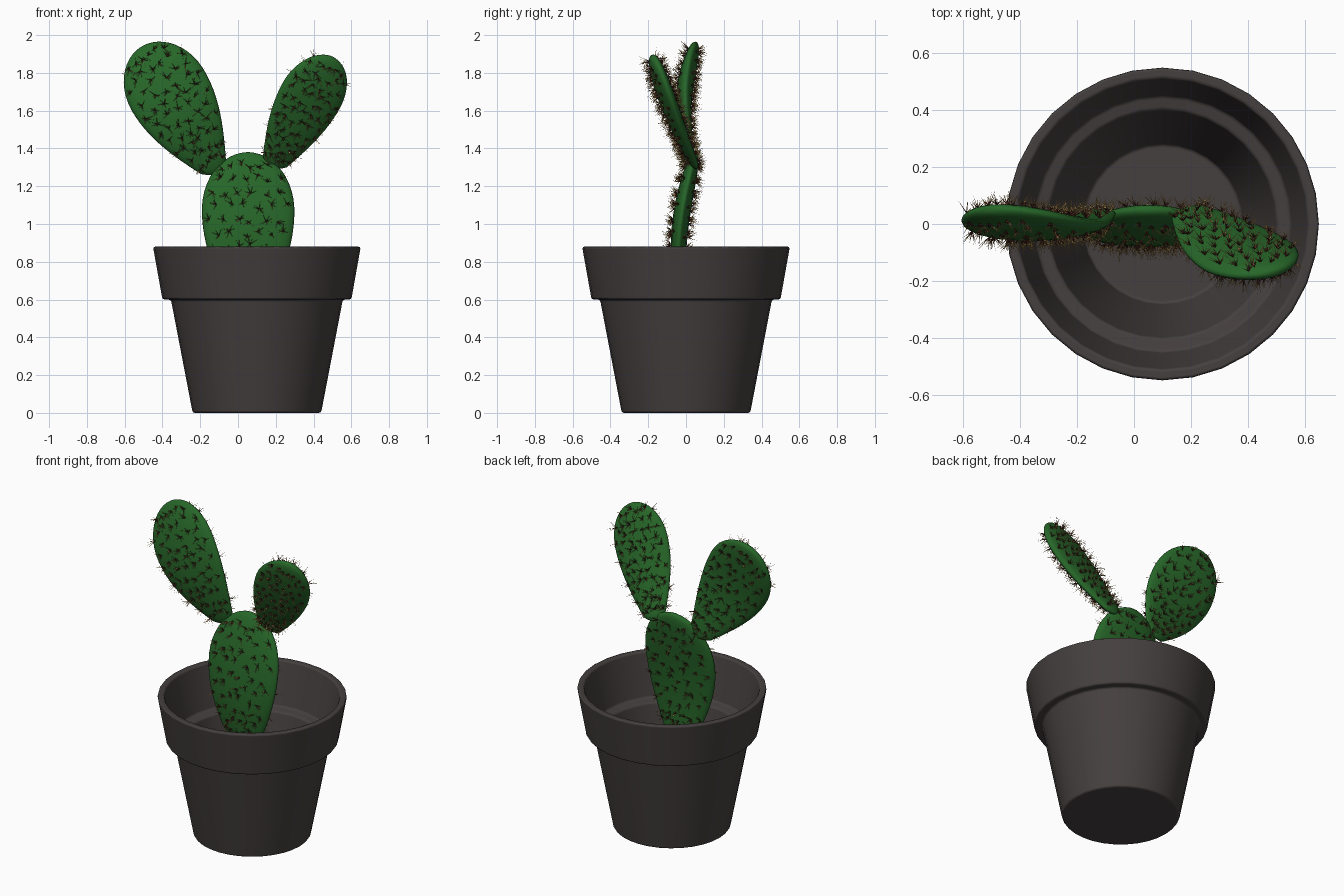
import bpy
import bmesh
import random
from math import sin, cos, pi, sqrt
from mathutils import Vector

random.seed(4)
cube = bpy.data.objects.get("Cube")
if cube:
    bpy.data.objects.remove(cube)


def material(name, rgb, rough=0.7):
    m = bpy.data.materials.new(name)
    m.use_nodes = True
    m.diffuse_color = (*rgb, 1)
    bsdf = m.node_tree.nodes["Principled BSDF"]
    bsdf.inputs["Base Color"].default_value = (*rgb, 1)
    bsdf.inputs["Roughness"].default_value = rough
    return m


CLAY = material("charcoal clay", (0.06, 0.05, 0.05))
GREEN = material("cactus green", (0.02, 0.135, 0.022))
BROWN = material("spine brown", (0.06, 0.015, 0.01))
STRAW = material("spine straw", (0.55, 0.36, 0.12))


def finish(name, bm, mats, smooth=True):
    for f in bm.faces:
        f.smooth = smooth
    mesh = bpy.data.meshes.new(name)
    bm.to_mesh(mesh)
    bm.free()
    for m in mats:
        mesh.materials.append(m)
    obj = bpy.data.objects.new(name, mesh)
    bpy.context.collection.objects.link(obj)
    return obj


def loft(rings):
    """Skin a stack of closed rings and cap both ends."""
    bm = bmesh.new()
    loops = [[bm.verts.new(p) for p in ring] for ring in rings]
    n = len(loops[0])
    for a, b in zip(loops, loops[1:]):
        for i in range(n):
            j = (i + 1) % n
            bm.faces.new((a[i], a[j], b[j], b[i]))
    bm.faces.new(loops[0][::-1])
    bm.faces.new(loops[-1])
    bmesh.ops.recalc_face_normals(bm, faces=bm.faces)
    return bm


# Hollow pot: outer wall, overhanging collar, lip, inner ledge, floor
profile = [(0.34, 0), (0.455, 0.6), (0.5, 0.6), (0.55, 0.88),
           (0.51, 0.88), (0.45, 0.61), (0.4, 0.6), (0.28, 0.06)]
SIDES = 32
pot = finish("pot", loft([
    [Vector((0.1 + r * cos(2 * pi * i / SIDES), r * sin(2 * pi * i / SIDES), z))
     for i in range(SIDES)] for r, z in profile]), [CLAY])
bevel = pot.modifiers.new("soft_edges", "BEVEL")
bevel.width = 0.012
bevel.segments = 2
bevel.limit_method = 'ANGLE'
bevel.angle_limit = 0.6
bevel.harden_normals = True


class Pad:
    """Flat teardrop pad running from base to tip, bowed along y."""
    WIDEST = 0.65

    def __init__(self, base, tip, side, width, thick, bow, neck):
        self.base, self.tip = Vector(base), Vector(tip)
        u = (self.tip - self.base).normalized()
        v = Vector(side)
        self.v = (v - u * v.dot(u)).normalized()
        self.n = u.cross(self.v).normalized()
        self.width, self.thick, self.bow, self.neck = width, thick, bow, neck

    def shape(self, t):
        if t < self.WIDEST:
            f = self.neck + (1 - self.neck) * sin(pi / 2 * t / self.WIDEST)
            return f * sqrt(min(1, 0.1 + t / 0.05))
        k = (t - self.WIDEST) / (1 - self.WIDEST)
        return sqrt(max(0, 1 - k * k))

    def point(self, t, across, out):
        f = self.shape(t)
        centre = self.base.lerp(self.tip, t) + Vector((0, self.bow * sin(pi * t), 0))
        return (centre + self.v * (self.width * f * across)
                + self.n * (self.thick * f ** 0.7 * out))

    def body(self, name):
        rings = []
        for k in range(29):
            t = 0.9995 * (0.5 - 0.5 * cos(pi * k / 28))
            rings.append([self.point(t, cos(2 * pi * i / 24), sin(2 * pi * i / 24))
                          for i in range(24)])
        return finish(name, loft(rings), [GREEN])

    def spines(self, name, rows=11, columns=6):
        bm = bmesh.new()
        for face in (-1, 1):
            for r in range(rows):
                for c in range(columns):
                    t = 0.05 + 0.91 * (r + random.uniform(0.2, 0.8)) / rows
                    a = -0.9 + 1.8 * (c + 0.25 + 0.5 * (r % 2)) / columns
                    a += random.uniform(-0.06, 0.06)
                    root = self.point(t, a, face * sqrt(1 - a * a))
                    normal = (self.n * face + self.v * a * 0.5).normalized()
                    for _ in range(9):
                        around = random.uniform(0, 2 * pi)
                        lean = random.uniform(0.2, 1.6)
                        d = normal + lean * (self.v * cos(around)
                                             + self.n.cross(self.v) * sin(around))
                        spine(bm, root, d.normalized(), random.uniform(0.03, 0.065))
        return finish(name, bm, [BROWN, STRAW], smooth=False)


def spine(bm, root, d, length):
    """Three-sided needle with a dark foot and a pale point."""
    p = d.orthogonal().normalized()
    q = d.cross(p)

    def tri(along, radius):
        return [bm.verts.new(root + d * along + radius *
                             (p * cos(2 * pi * i / 3) + q * sin(2 * pi * i / 3)))
                for i in range(3)]
    low, mid = tri(-0.004, 0.0022), tri(length * 0.35, 0.0014)
    tip = bm.verts.new(root + d * length)
    for i in range(3):
        j = (i + 1) % 3
        bm.faces.new((low[i], low[j], mid[j], mid[i]))
        bm.faces.new((mid[i], mid[j], tip)).material_index = 1


# Lower pad rising from the pot and the two pads growing from its shoulders
pads = {
    "lower_pad": Pad((0.06, -0.02, 0.5), (0.05, 0.05, 1.38), (1, 0, 0),
                     0.245, 0.045, -0.05, 0.26),
    "right_pad": Pad((-0.11, 0.04, 1.27), (-0.51, 0.05, 1.94), (0.857, 0.06, 0.517),
                     0.22, 0.045, -0.06, 0.26),
    "left_pad": Pad((0.18, 0.05, 1.3), (0.5, -0.17, 1.885), (0.3, 0.09, -0.13),
                    0.172, 0.042, -0.015, 0.34),
}
for name, pad in pads.items():
    pad.body(name)
    pad.spines(name + "_spines")
